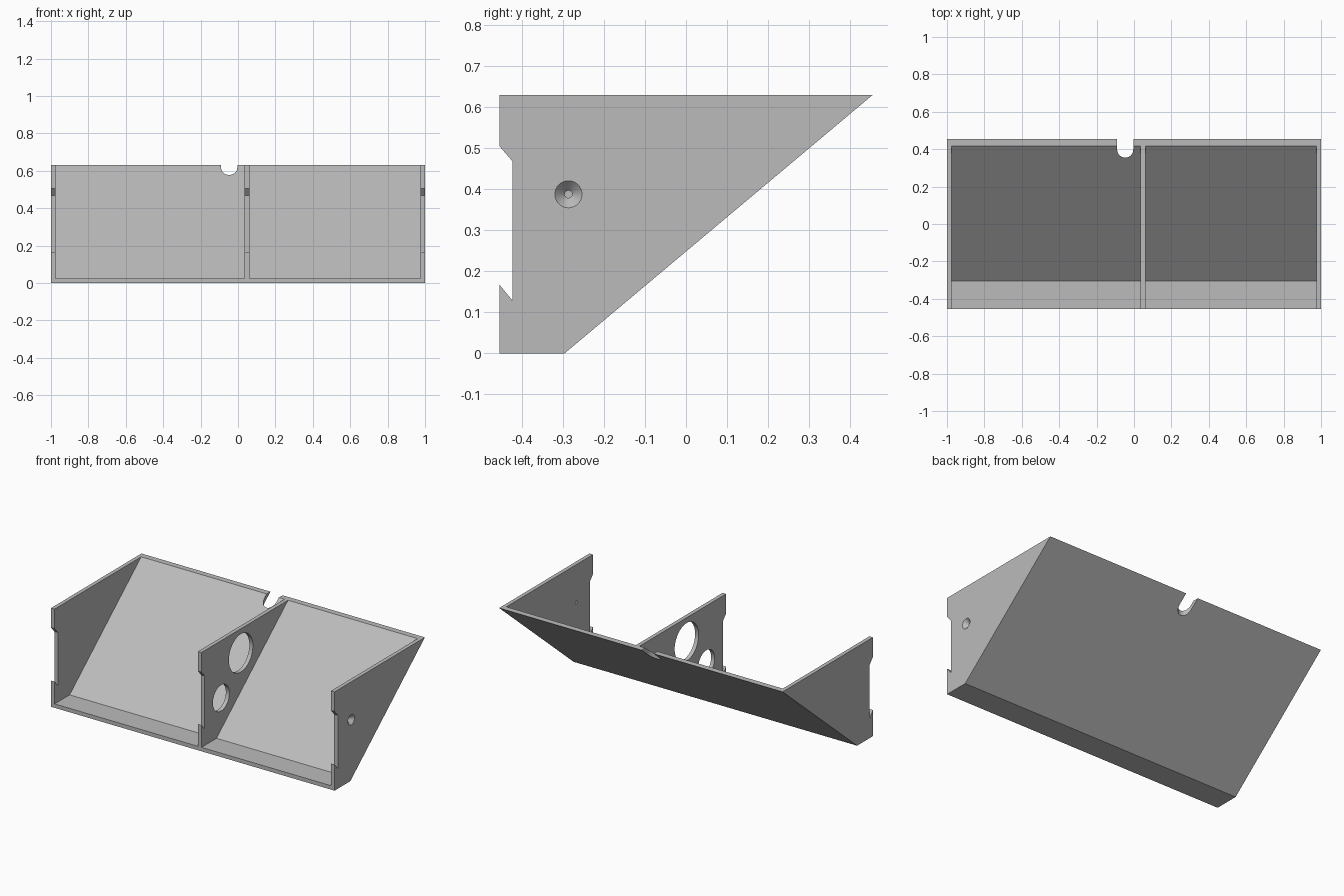
import bpy, bmesh
from math import radians
from mathutils import Matrix

cube = bpy.data.objects.get("Cube")
if cube:
    bpy.data.objects.remove(cube, do_unlink=True)

WALL = 0.025
DIVIDER = (0.036, 0.061)

grey = bpy.data.materials.new("light grey")
grey.use_nodes = True
color = (0.5, 0.5, 0.5, 1)
grey.diffuse_color = color
grey.node_tree.nodes["Principled BSDF"].inputs["Base Color"].default_value = color


def finish(name, bm):
    bmesh.ops.recalc_face_normals(bm, faces=bm.faces)
    mesh = bpy.data.meshes.new(name)
    bm.to_mesh(mesh)
    bm.free()
    mesh.materials.append(grey)
    obj = bpy.data.objects.new(name, mesh)
    bpy.context.collection.objects.link(obj)
    return obj


def prism(name, profile, x0, x1):
    """Extrude a (y, z) profile along x."""
    bm = bmesh.new()
    face = bm.faces.new([bm.verts.new((x0, y, z)) for y, z in profile])
    new = bmesh.ops.extrude_face_region(bm, geom=[face])["geom"]
    verts = [v for v in new if isinstance(v, bmesh.types.BMVert)]
    bmesh.ops.translate(bm, verts=verts, vec=(x1 - x0, 0, 0))
    return finish(name, bm)


def cone(name, centre, r1, r2, depth, axis="X"):
    """Cylinder or cone; r1 is the end on the negative side of the axis."""
    bm = bmesh.new()
    turn = Matrix.Rotation(radians(90), 4, "Y") if axis == "X" else Matrix()
    bmesh.ops.create_cone(bm, cap_ends=True, segments=48, radius1=r1, radius2=r2,
                          depth=depth, matrix=Matrix.Translation(centre) @ turn)
    return finish(name, bm)


def box(name, centre, size):
    bm = bmesh.new()
    bmesh.ops.create_cube(bm, size=1, matrix=Matrix.Translation(centre) @ Matrix.Diagonal((*size, 1)))
    return finish(name, bm)


def cut(target, cutter):
    cutter.hide_render = True
    mod = target.modifiers.new("cut", "BOOLEAN")
    mod.operation = "DIFFERENCE"
    mod.solver = "EXACT"
    mod.object = cutter
    bpy.context.view_layer.objects.active = target
    bpy.ops.object.modifier_apply(modifier=mod.name)
    bpy.data.objects.remove(cutter, do_unlink=True)


# Wedge body with the hooked recess along its front edges
outer = [(-0.455, 0), (-0.296, 0), (0.455, 0.63), (-0.455, 0.63),
         (-0.455, 0.505), (-0.423, 0.468), (-0.423, 0.128), (-0.455, 0.167)]
body = prism("divided_tray", outer, -1, 1)

# Two open compartments leave the end walls, divider, floor and sloping back
slope = 0.751 / 0.63
inner = [(-0.6, WALL), (-0.304, WALL), (-0.304 + slope * 0.7, WALL + 0.7), (-0.6, WALL + 0.7)]
for x0, x1 in ((-1 + WALL, DIVIDER[0]), (DIVIDER[1], 1 - WALL)):
    cut(body, prism("compartment_cutter", inner, x0, x1))

# Two round openings through the divider
mid = sum(DIVIDER) / 2
for y, z, r in ((-0.058, 0.475, 0.121), (-0.257, 0.264, 0.083)):
    cut(body, cone("opening_cutter", (mid, y, z), r, r, 0.1))

# Countersunk hole in the left end wall, tapering inwards
depth, r_in, r_out = WALL, 0.009, 0.033
grow = (r_out - r_in) / depth * 0.004
cut(body, cone("countersink_cutter", (1 - depth / 2, -0.287, 0.388),
               r_in - grow, r_out + grow, depth + 0.008))

# Round-ended cable slot in the top of the back
slot_x, slot_y, slot_r = -0.047, 0.398, 0.043
cut(body, cone("slot_end_cutter", (slot_x, slot_y, 0.55), slot_r, slot_r, 0.4, "Z"))
cut(body, box("slot_cutter", (slot_x, slot_y + 0.1, 0.55), (slot_r * 2, 0.2, 0.4)))

# Smooth the round holes, keep the panel edges sharp
bpy.ops.object.select_all(action="DESELECT")
body.select_set(True)
bpy.context.view_layer.objects.active = body
bpy.ops.object.shade_smooth_by_angle(angle=radians(30))
